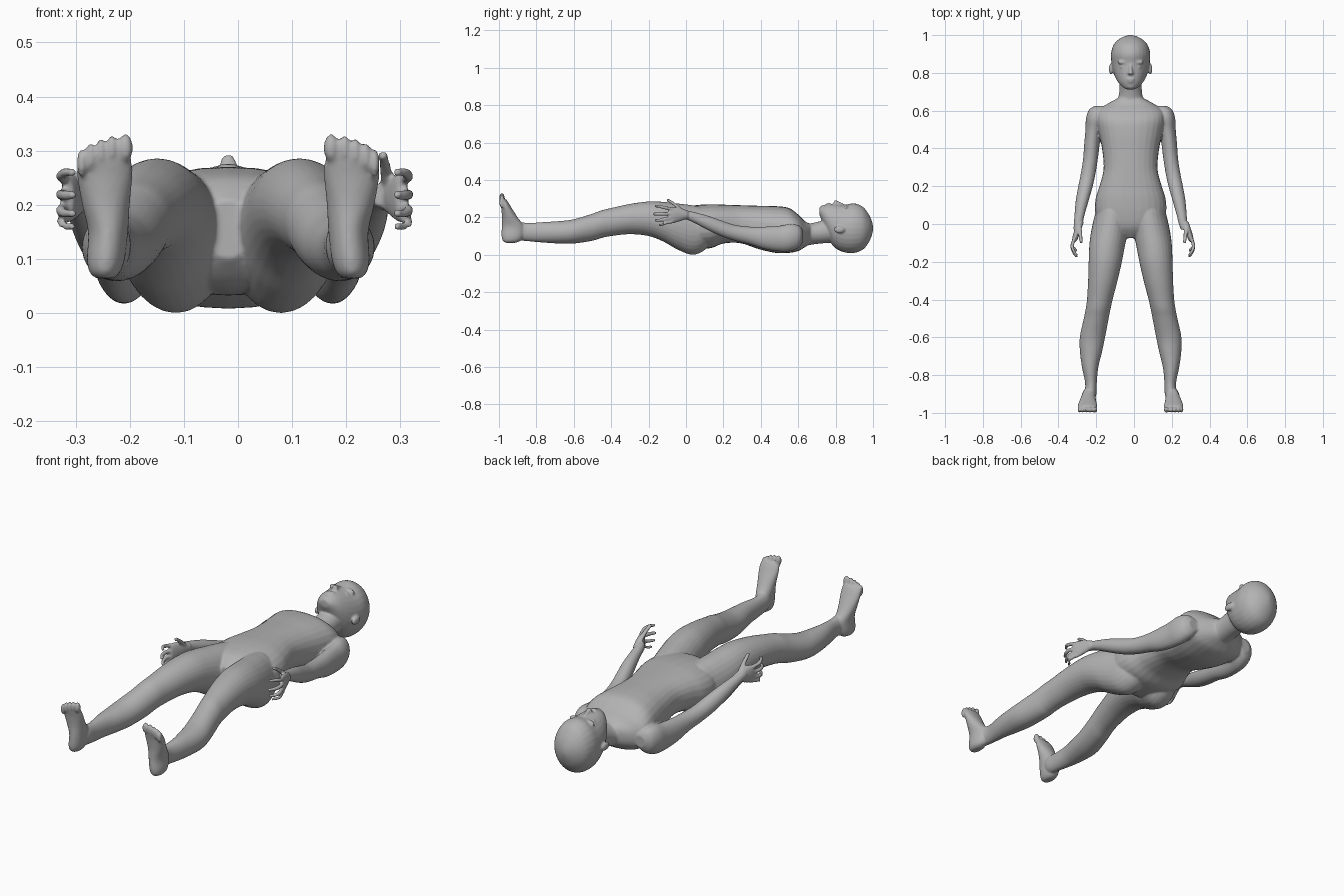
import bpy, bmesh, math
from mathutils import Matrix

MID = -0.018          # symmetry line of the figure
SEG = 28
bm = bmesh.new()


def spline(rows, steps=5):
    """Smoothly interpolate between cross-section rows."""
    out = []
    for i in range(len(rows) - 1):
        a, b, c, d = (rows[max(i - 1, 0)], rows[i], rows[i + 1],
                      rows[min(i + 2, len(rows) - 1)])
        for s in range(steps):
            t = s / steps
            out.append([0.5 * (2 * q + (r - p) * t + (2 * p - 5 * q + 4 * r - u) * t * t
                               + (3 * q - p - 3 * r + u) * t ** 3)
                        for p, q, r, u in zip(a, b, c, d)])
    return out + [list(rows[-1])]


def loft(rows, side=1, axis='y', power=1.0):
    """Rows: position along axis, x offset, half width, low, high."""
    rings = []
    for pos, off, half, lo, hi in spline(rows):
        ring = []
        for k in range(SEG):
            a = 2 * math.pi * k / SEG
            c, s = math.cos(a), math.sin(a)
            x = MID + side * (off + half * math.copysign(abs(c) ** power, c))
            w = (lo + hi) / 2 + (hi - lo) / 2 * math.copysign(abs(s) ** power, s)
            ring.append(bm.verts.new((x, pos, w) if axis == 'y' else (x, w, pos)))
        rings.append(ring)
    faces = [bm.faces.new(rings[0]), bm.faces.new(rings[-1][::-1])]
    for r, q in zip(rings, rings[1:]):
        for k in range(SEG):
            j = (k + 1) % SEG
            faces.append(bm.faces.new((r[k], q[k], q[j], r[j])))
    bmesh.ops.recalc_face_normals(bm, faces=faces)


def ball(off, y, z, size, side=1):
    m = Matrix.Translation((MID + side * off, y, z)) @ Matrix.Diagonal((*size, 1))
    bmesh.ops.create_uvsphere(bm, u_segments=20, v_segments=12, radius=1, matrix=m)


def digit(points, side):
    """Finger from (y, offset, z, radius) points with a rounded tip."""
    loft([(y, o, r, z - r, z + r) for y, o, z, r in points], side)
    y, o, z, r = points[-1]
    ball(o, y, z, (r, r, r), side)


# torso, smooth mannequin form
loft([(-.075, 0, .035, .10, .21), (-.02, 0, .14, .05, .25), (.05, 0, .185, .035, .265),
      (.13, 0, .186, .035, .27), (.20, 0, .165, .06, .268), (.29, 0, .143, .062, .265),
      (.39, 0, .150, .03, .262), (.48, 0, .168, .01, .26), (.55, 0, .18, .01, .25),
      (.60, 0, .172, .02, .215), (.635, 0, .125, .04, .18), (.665, 0, .07, .06, .165)],
     power=.85)

# neck
loft([(.60, 0, .09, .045, .18), (.65, 0, .072, .05, .168), (.70, 0, .06, .058, .175),
      (.78, 0, .06, .065, .20)])

# head
loft([(.713, 0, .022, .215, .25), (.725, 0, .042, .185, .26), (.75, 0, .066, .115, .27),
      (.78, 0, .083, .055, .272), (.81, 0, .093, .028, .27), (.85, 0, .101, .012, .268),
      (.90, 0, .104, .01, .275), (.945, 0, .092, .027, .257), (.975, 0, .066, .062, .22),
      (.992, 0, .036, .10, .185), (1.0, 0, .008, .13, .155)])

# nose, lips and chin
loft([(.788, 0, .010, .255, .275), (.797, 0, .016, .25, .294), (.81, 0, .011, .25, .289),
      (.845, 0, .008, .25, .272)])
ball(0, .766, .266, (.024, .006, .012))
ball(0, .754, .264, (.020, .006, .012))
ball(0, .73, .25, (.024, .014, .014))

for side in (-1, 1):
    # eyes, brows and ears
    ball(.038, .832, .247, (.019, .009, .012), side)
    ball(.040, .856, .250, (.030, .011, .015), side)
    ball(.104, .82, .135, (.011, .030, .020), side)

    # leg
    loft([(.13, .085, .05, .06, .20), (.09, .09, .085, .018, .25), (.03, .098, .096, .0, .265),
          (-.05, .113, .098, .03, .275), (-.12, .125, .094, .07, .283),
          (-.20, .134, .088, .10, .285), (-.30, .147, .078, .11, .272),
          (-.40, .163, .068, .10, .25), (-.45, .172, .066, .09, .238),
          (-.50, .182, .066, .075, .22), (-.60, .202, .067, .06, .19),
          (-.68, .210, .058, .06, .18), (-.76, .214, .043, .065, .175),
          (-.84, .210, .031, .072, .17), (-.90, .211, .030, .08, .175),
          (-.93, .212, .02, .10, .16)], side)

    # foot, standing upright from heel to ball
    loft([(.064, .228, .016, -.965, -.91), (.075, .228, .028, -.98, -.885),
          (.10, .226, .035, -.986, -.87), (.15, .222, .037, -.985, -.866),
          (.20, .226, .044, -.984, -.90), (.25, .228, .051, -.988, -.932),
          (.28, .228, .050, -.993, -.95), (.297, .226, .042, -.993, -.962)], side, 'z')

    # toes
    for off, top, r in ((.190, .331, .014), (.215, .329, .0095), (.235, .323, .009),
                        (.254, .315, .009), (.271, .303, .0085)):
        ball(off, -.984, top - .026, (r, .015, .026), side)

    # arm
    loft([(.625, .16, .03, .07, .13), (.605, .178, .042, .04, .155),
          (.56, .188, .048, .02, .165), (.50, .196, .043, .018, .155),
          (.42, .205, .041, .03, .15), (.34, .213, .039, .055, .15),
          (.26, .226, .039, .075, .16), (.19, .241, .038, .098, .183),
          (.12, .257, .034, .13, .208), (.05, .270, .027, .167, .227),
          (0, .278, .023, .19, .238), (-.03, .284, .018, .195, .24)], side)

    # palm
    sh = .012 * side
    loft([(.01, .278 + sh, .018, .193, .235), (-.03, .291 + sh, .018, .18, .25),
          (-.07, .304 + sh, .016, .168, .257), (-.092, .309 + sh, .011, .172, .25)], side)

    # fingers, gently curled
    for z, dz, reach, r in ((.244, .016, -.162, .0095), (.220, -.002, -.17, .0098),
                            (.197, -.013, -.162, .0095), (.176, -.016, -.14, .0085)):
        digit([(-.07, .308 + sh, z, r), (-.115, .321 + sh, z + dz * .5, r),
               (reach + .018, .313 + sh, z + dz, r * .95),
               (reach, .300 + sh, z + dz, r * .85)], side)

    # thumb
    digit([(-.01, .283 + sh, .226, .013), (-.045, .280 + sh, .256, .012),
           (-.075, .276 + sh, .279, .010), (-.095, .274 + sh, .291, .009)], side)

# one continuous smooth skin over all parts
mesh = bpy.data.meshes.new("body")
bm.to_mesh(mesh)
bm.free()
body = bpy.data.objects.new("body", mesh)
bpy.context.collection.objects.link(body)
skin = bpy.data.materials.new("plain_grey")
skin.diffuse_color = (.45, .45, .45, 1)
mesh.materials.append(skin)

remesh = body.modifiers.new("blend", 'REMESH')
remesh.mode = 'VOXEL'
remesh.voxel_size = .005
remesh.use_smooth_shade = True
soft = body.modifiers.new("soften", 'SMOOTH')
soft.factor = .5
soft.iterations = 5
